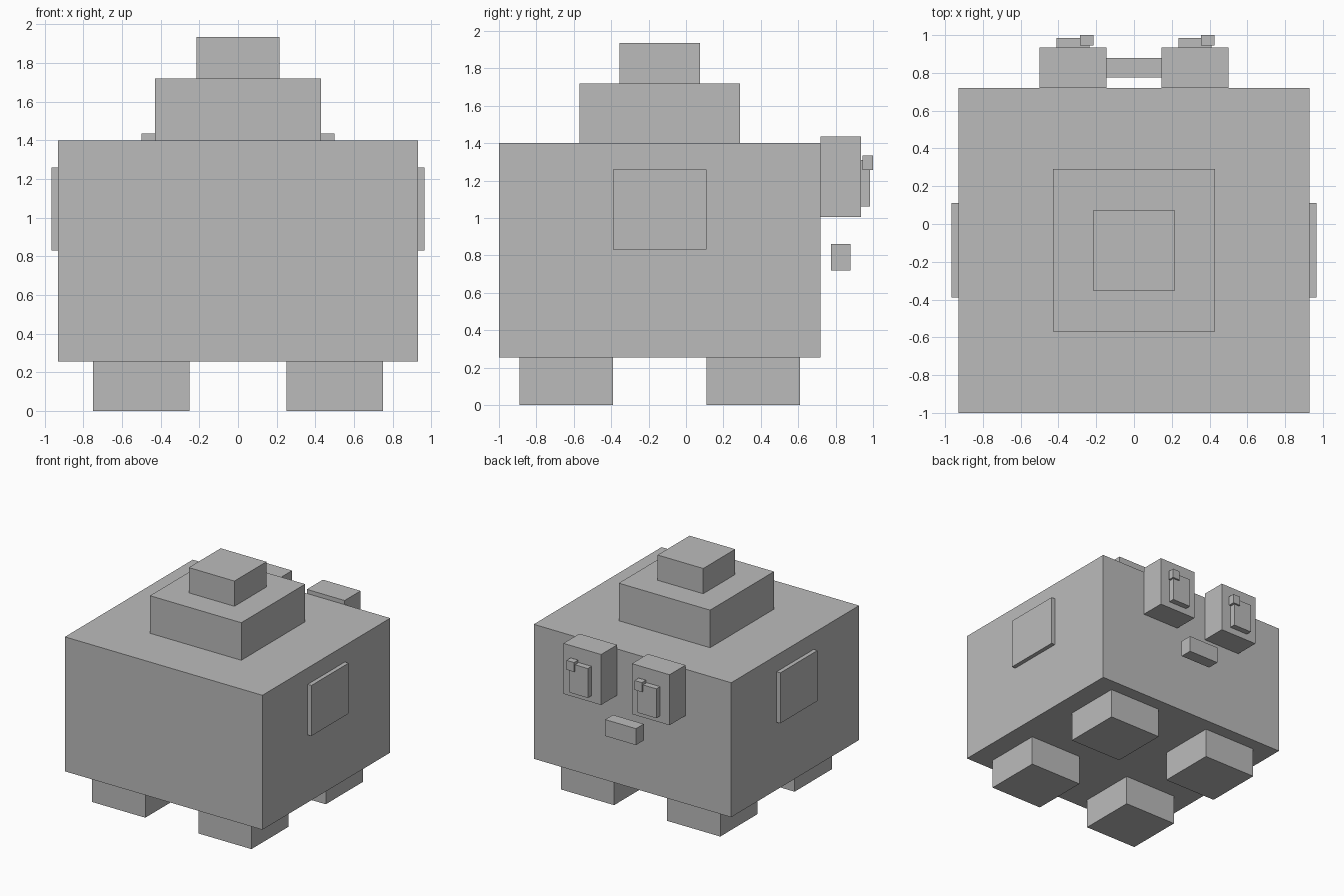
import bpy

if "Cube" in bpy.data.objects:
    bpy.data.objects.remove(bpy.data.objects["Cube"], do_unlink=True)

GREY = (0.5, 0.5, 0.5, 1)
grey = bpy.data.materials.new("plain grey")
grey.use_nodes = True
grey.diffuse_color = GREY
grey.node_tree.nodes["Principled BSDF"].inputs["Base Color"].default_value = GREY


def box(name, x, y, z):
    """Flat-faced block spanning the given (low, high) range on each axis."""
    spans = (x, y, z)
    bpy.ops.mesh.primitive_cube_add(size=1, location=[(a + b) / 2 for a, b in spans])
    part = bpy.context.object
    part.name = part.data.name = name
    part.scale = [b - a for a, b in spans]
    bpy.ops.object.transform_apply(location=False, rotation=False, scale=True)
    part.data.materials.append(grey)
    return part


def pair(name, x, y, z):
    """Block on the +x side and its mirror on the -x side."""
    box("left_" + name, x, y, z)
    box("right_" + name, (-x[1], -x[0]), y, z)


# Body and stepped top
box("body", (-0.93, 0.93), (-1, 0.72), (0.255, 1.4))
box("lower_top_step", (-0.43, 0.43), (-0.57, 0.29), (1.4, 1.72))
box("upper_top_step", (-0.215, 0.215), (-0.355, 0.075), (1.72, 1.935))

# Feet and side panels
pair("front_foot", (0.25, 0.75), (-0.89, -0.39), (0, 0.255))
pair("back_foot", (0.25, 0.75), (0.11, 0.61), (0, 0.255))
pair("side_panel", (0.93, 0.965), (-0.39, 0.11), (0.83, 1.26))

# Face: eyes, pupils and a mouth standing clear of the body
pair("eye", (0.145, 0.5), (0.72, 0.935), (1.005, 1.435))
pair("pupil", (0.235, 0.41), (0.935, 0.985), (1.06, 1.31))
box("mouth", (-0.145, 0.145), (0.775, 0.88), (0.72, 0.86))

# Eye highlights sit on the same side of both pupils
for side, x in (("left", 0.355), ("right", -0.285)):
    box(side + "_eye_highlight", (x, x + 0.07), (0.945, 1), (1.255, 1.335))
